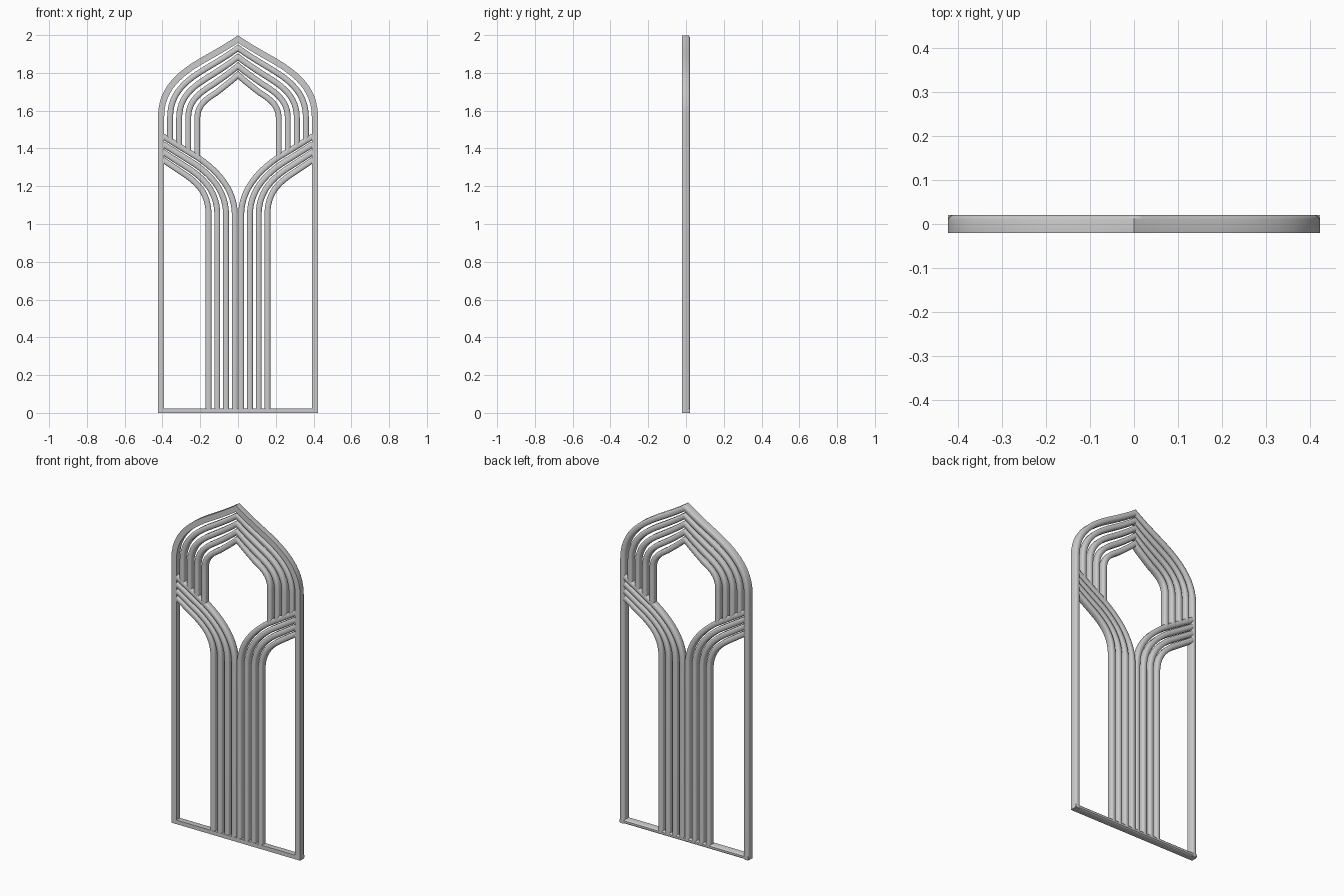
import bpy, bmesh
from mathutils import Vector

if "Cube" in bpy.data.objects:
    bpy.data.objects.remove(bpy.data.objects["Cube"])


def bezier(a, b, c, d, n=12):
    a, b, c, d = (Vector(p) for p in (a, b, c, d))
    pts = []
    for i in range(n + 1):
        t = i / n
        s = 1 - t
        pts.append(a * s**3 + b * 3 * s * s * t + c * 3 * s * t * t + d * t**3)
    return pts


def sweep(name, path, profile):
    """Sweep a (width, depth) profile along an open XZ path with mitred joints."""
    bm = bmesh.new()
    rings = []
    last = len(path) - 1
    for i, p in enumerate(path):
        d0 = (path[max(i, 1)] - path[max(i, 1) - 1]).normalized()
        j = min(i, last - 1)
        d1 = (path[j + 1] - path[j]).normalized()
        t = (d0 + d1).normalized()
        k = 1 / t.dot(d1)
        side = Vector((t.y, -t.x)) * k
        rings.append([bm.verts.new((p.x + side.x * u, v, p.y + side.y * u))
                      for u, v in profile])
    n = len(profile)
    for r0, r1 in zip(rings, rings[1:]):
        for i in range(n):
            bm.faces.new((r0[i], r0[(i + 1) % n], r1[(i + 1) % n], r1[i]))
    bm.faces.new(rings[0])
    bm.faces.new(rings[-1])
    bmesh.ops.recalc_face_normals(bm, faces=bm.faces)
    me = bpy.data.meshes.new(name)
    bm.to_mesh(me)
    bm.free()
    ob = bpy.data.objects.new(name, me)
    bpy.context.collection.objects.link(ob)
    bpy.context.view_layer.objects.active = ob
    ob.select_set(True)
    bpy.ops.object.shade_smooth_by_angle(angle=0.7)
    ob.select_set(False)
    return ob


def flat_front(w):
    # square front edge, rounded back
    return [(-w, -.021), (w, -.021), (w, .011), (w * .85, .016), (w * .5, .020),
            (-w * .5, .020), (-w * .85, .016), (-w, .011)]


def rounded(w):
    # softly rounded front and back
    half = [(w, .012), (w * .85, .016), (w * .5, .020)]
    back = half + [(-u, v) for u, v in reversed(half)]
    return back + [(u, -v) for u, v in reversed(back)]


def lerp(a, b, t):
    return [Vector(p).lerp(Vector(q), t) for p, q in zip(a, b)]


# Nested ogee arches, blended from the outer frame to the innermost band
OUTER = [(.407, 1.57), (.407, 1.72), (.30, 1.80), (.19, 1.865),
         (.10, 1.915), (.05, 1.945), (0, 1.979)]
INNER = [(.216, 1.555), (.216, 1.63), (.17, 1.66), (.115, 1.695),
         (.07, 1.73), (.035, 1.757), (0, 1.79)]
for k in range(5):
    c = lerp(OUTER, INNER, k / 4)
    foot = 0 if k == 0 else 1.46 - (.39 - c[0].x) * .61
    half = [Vector((c[0].x, foot))] + bezier(*c[:4]) + bezier(*c[3:])[1:]
    path = half + [Vector((-p.x, p.y)) for p in reversed(half[:-1])]
    if k == 0:
        sweep("outer_frame", path, flat_front(.0165))
    else:
        sweep(f"arch_band_{k}", path, rounded(.0155))

# Bottom rail
sweep("bottom_rail", [Vector((-.423, .012)), Vector((.423, .012))], flat_front(.012))

# Branching bands, rising from the rail and sweeping out to the frame
FIRST = [(.398, 1.465), (.21, 1.35), (.10, 1.275), (.017, 1.175), (.017, 1.05), (.017, .012)]
FOURTH = [(.398, 1.34), (.27, 1.255), (.20, 1.205), (.156, 1.15), (.156, 1.05), (.156, .012)]
for k in range(4):
    c = lerp(FIRST, FOURTH, k / 3)
    path = [c[0]] + bezier(*c[1:5]) + [c[5]]
    for label, s in (("right", 1), ("left", -1)):
        sweep(f"branch_band_{label}_{k + 1}",
              [Vector((p.x * s, p.y)) for p in path], rounded(.0155))
